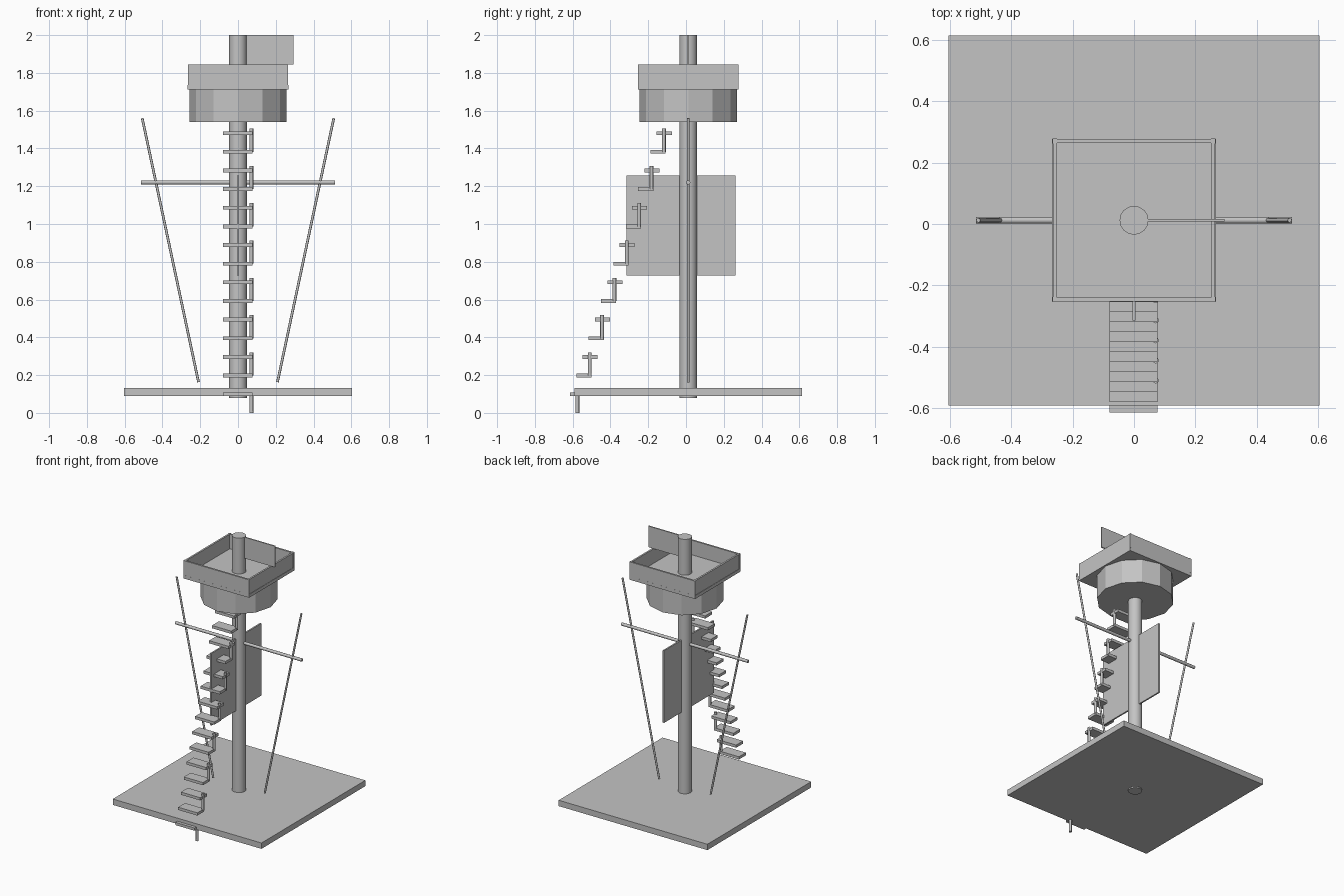
import bpy
import math
from mathutils import Vector

cube = bpy.data.objects.get("Cube")
if cube:
    bpy.data.objects.remove(cube, do_unlink=True)

# Single flat grey
GREY = (0.55, 0.55, 0.55, 1)
mat = bpy.data.materials.new("plain grey")
mat.use_nodes = True
mat.diffuse_color = GREY
mat.node_tree.nodes["Principled BSDF"].inputs["Base Color"].default_value = GREY

CY = 0.012  # depth of the mast axis


def finish(name):
    ob = bpy.context.object
    ob.name = name
    ob.data.materials.append(mat)
    return ob


def box(name, centre, size):
    bpy.ops.mesh.primitive_cube_add(size=1, location=centre)
    ob = finish(name)
    ob.scale = size
    bpy.ops.object.transform_apply(location=False, rotation=False, scale=True)
    return ob


def rod(name, start, end, radius, sides=12, smooth=True):
    a, b = Vector(start), Vector(end)
    bpy.ops.mesh.primitive_cylinder_add(
        vertices=sides, radius=radius, depth=(b - a).length, location=(a + b) / 2)
    ob = finish(name)
    ob.rotation_euler = (b - a).to_track_quat("Z", "Y").to_euler()
    if smooth:
        bpy.ops.object.shade_smooth_by_angle(angle=math.radians(50))
    return ob


# Deck and mast
box("deck", (0, CY, 0.11), (1.208, 1.205, 0.043))
rod("mast", (0, CY, 0.08), (0, CY, 2), 0.047, 16)

# Lookout: round tub under a square walled platform
rod("lookout_tub", (0, CY, 1.54), (0, CY, 1.715), 0.257, 12, smooth=False)
box("lookout_floor", (0, CY, 1.725), (0.534, 0.53, 0.024))
W, T = 0.258, 0.013
for s, side in ((-1, "front"), (1, "back")):
    box(side + "_wall", (0, CY + s * W, 1.79), (2 * W, T, 0.108))
for s, side in ((-1, "right"), (1, "left")):
    box(side + "_wall", (s * W, CY, 1.79), (T, 2 * W, 0.108))
    for t, end in ((-1, "front"), (1, "back")):
        box(f"{end}_{side}_corner_post", (s * W, CY + t * W, 1.79), (0.016, 0.016, 0.11))

# Flag, sail and yard
box("flag", (0.167, CY, 1.922), (0.256, 0.009, 0.155))
box("sail", (0, -0.026, 0.993), (0.011, 0.577, 0.53))
rod("yard", (-0.514, CY, 1.22), (0.514, CY, 1.22), 0.011)

# Rigging ropes
for s, side in ((-1, "right"), (1, "left")):
    rod(side + "_rope", (s * 0.209, CY, 0.163), (s * 0.507, CY, 1.56), 0.007, 8)

# Stairs, with a short post through every second tread
for i in range(15):
    y, z = -0.573 + i * 0.0327, 0.099 + i * 0.0987
    box(f"stair_tread_{i}", (-0.002, y, z), (0.156, 0.08, 0.02))
    if i % 2 == 0:
        rod(f"stair_post_{i}", (0.071, y - 0.002, z - 0.099),
            (0.071, y - 0.002, z + 0.024), 0.01, 8)
